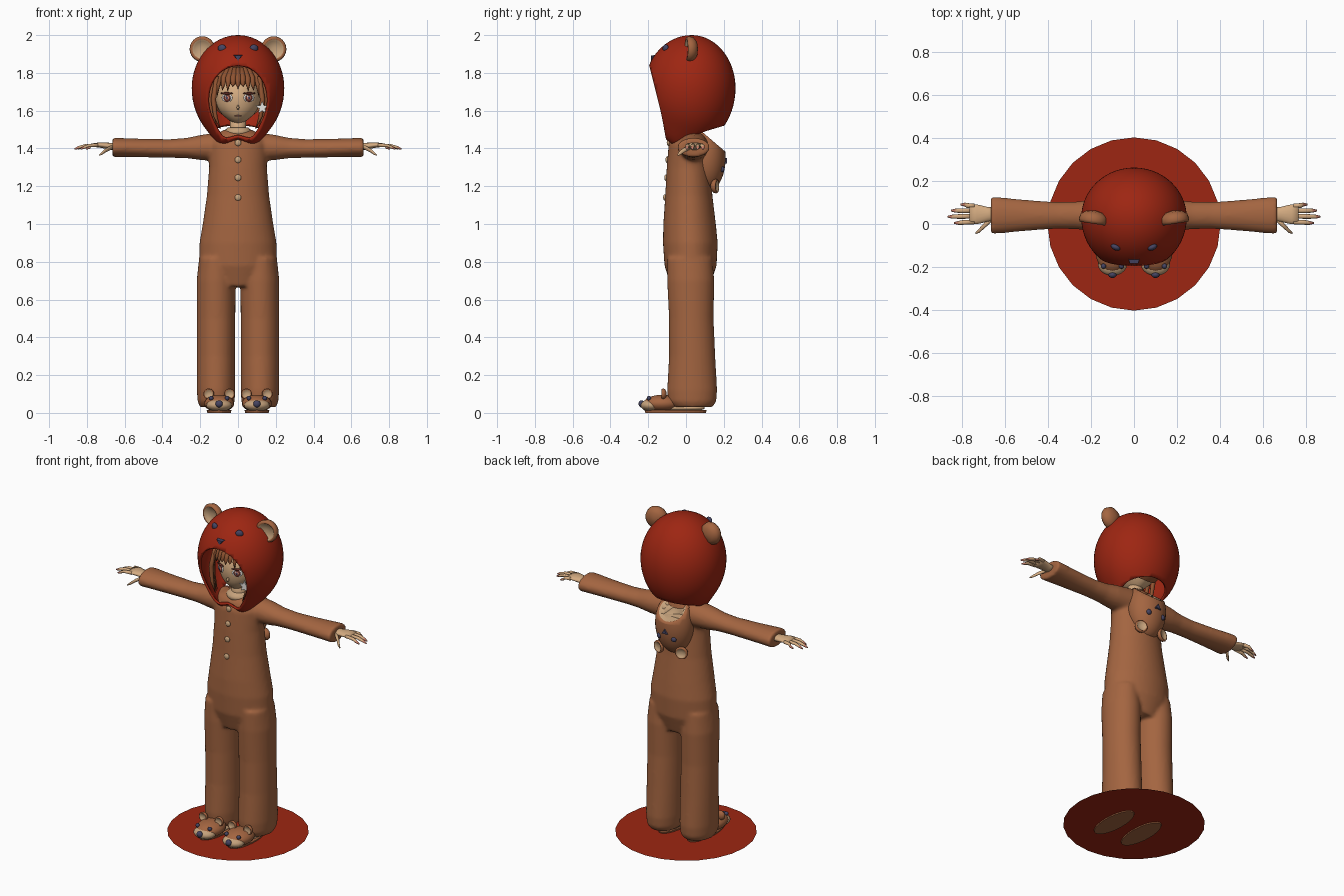
import bpy, bmesh
from math import sin, cos, pi, exp
from mathutils import Matrix, Vector

if "Cube" in bpy.data.objects:
    bpy.data.objects.remove(bpy.data.objects["Cube"])


def material(name, r, g, b):
    m = bpy.data.materials.new(name)
    m.use_nodes = True
    m.diffuse_color = (r, g, b, 1)
    m.node_tree.nodes["Principled BSDF"].inputs["Base Color"].default_value = (r, g, b, 1)
    return m


RED = material("hood red", .34, .019, .006)
BROWN = material("plush brown", .37, .13, .052)
SKIN = material("skin", .66, .41, .22)
TAN = material("cream tan", .56, .36, .2)
NAVY = material("dark slate", .06, .058, .12)
HAIR = material("hair brown", .27, .085, .03)
WHITE = material("white", .85, .83, .8)
PINK = material("nail pink", .6, .22, .15)
IRIS = material("iris red brown", .14, .03, .02)


def finish(bm, name, *mats, smooth=True):
    me = bpy.data.meshes.new(name)
    for f in bm.faces:
        f.smooth = smooth
    bm.to_mesh(me)
    bm.free()
    for m in mats:
        me.materials.append(m)
    ob = bpy.data.objects.new(name, me)
    bpy.context.scene.collection.objects.link(ob)
    return ob


def add_loft(bm, rings, axis="z", n=20, start=0.0):
    """Elliptical rings (x, y, z, a, b) across an axis, bridged and capped."""
    u, v = {"x": ((0, 1, 0), (0, 0, 1)), "y": ((1, 0, 0), (0, 0, 1)),
            "z": ((1, 0, 0), (0, 1, 0))}[axis]
    u, v = Vector(u), Vector(v)
    loops = []
    for x, y, z, a, b in rings:
        ts = [start + 2 * pi * i / n for i in range(n)]
        loops.append([bm.verts.new(Vector((x, y, z)) + u * a * cos(t) + v * b * sin(t)) for t in ts])
    faces = []
    for p, q in zip(loops, loops[1:]):
        faces.append([bm.faces.new((p[i], p[(i + 1) % n], q[(i + 1) % n], q[i])) for i in range(n)])
    faces.append([bm.faces.new(loops[0])])
    faces.append([bm.faces.new(loops[-1])])
    bmesh.ops.recalc_face_normals(bm, faces=sum(faces, []))
    return faces


def loft(name, rings, mat, axis="z", n=20, start=0.0, smooth=True):
    bm = bmesh.new()
    add_loft(bm, rings, axis, n, start)
    return finish(bm, name, mat, smooth=smooth)


def sphere(loc, scale, rot=0.0, seg=20):
    bm = bmesh.new()
    mat = Matrix.Translation(loc) @ Matrix.Rotation(rot, 4, "Z") @ Matrix.Diagonal((*scale, 1))
    bmesh.ops.create_uvsphere(bm, u_segments=seg, v_segments=seg // 2 + 2, radius=1, matrix=mat)
    return bm


def ball(name, loc, scale, mat, rot=0.0, seg=20):
    return finish(sphere(loc, scale, rot, seg), name, mat)


def bear_ear(name, loc, r, rot=0.0):
    # Round cup with a raised rim and a tan inside
    profile = [(.6, .1), (.5, .6), (.25, .92), (-.1, 1), (-.3, .9), (-.3, .75), (-.12, .62), (-.08, .1)]
    bm = bmesh.new()
    faces = add_loft(bm, [(0, y * r, 0, a * r, a * r) for y, a in profile], "y", 24)
    for f in faces[5] + faces[6] + faces[-1]:
        f.material_index = 1
    bm.transform(Matrix.Translation(loc) @ Matrix.Rotation(rot, 4, "Z"))
    finish(bm, name, BROWN, TAN)


def side(s):
    return "left" if s > 0 else "right"


# Jumpsuit: torso, legs and sleeves blended into one skin
bm = bmesh.new()
torso = [(.67, .15, -.08, .125), (.78, .207, -.114, .162), (.9, .204, -.122, .168),
         (1.0, .187, -.12, .158), (1.15, .165, -.11, .14), (1.3, .153, -.102, .128),
         (1.42, .155, -.092, .115), (1.47, .13, -.072, .1), (1.5, .07, -.04, .08)]
add_loft(bm, [(0, (f + b) / 2, z, w, (b - f) / 2) for z, w, f, b in torso], n=40)
leg = [(.03, .085, -.07, .14), (.06, .098, -.095, .16), (.12, .102, -.1, .165), (.3, .102, -.09, .155),
       (.5, .102, -.09, .146), (.7, .103, -.1, .15), (.82, .09, -.1, .14)]
sleeve = [(.08, 1.41, .08, .08), (.2, 1.405, .066, .072), (.27, 1.402, .054, .064),
          (.36, 1.4, .049, .062), (.5, 1.402, .049, .072), (.62, 1.405, .05, .084), (.665, 1.405, .051, .086)]
for s in (-1, 1):
    add_loft(bm, [(s * .116, (f + b) / 2, z, w, (b - f) / 2) for z, w, f, b in leg], n=32)
    add_loft(bm, [(s * x, .04, z, ry, rz) for x, z, rz, ry in sleeve], "x", 32)
suit = finish(bm, "jumpsuit", BROWN)
remesh = suit.modifiers.new("blend", "REMESH")
remesh.mode = "VOXEL"
remesh.voxel_size = .01
remesh.use_smooth_shade = True
relax = suit.modifiers.new("relax", "SMOOTH")
relax.factor, relax.iterations = .5, 6

# Buttons down the chest
for i, (y, z) in enumerate([(-.093, 1.43), (-.1, 1.34), (-.106, 1.245), (-.112, 1.14)]):
    ball(f"button_{i + 1}", (0, y, z), (.017, .009, .017), TAN)

# Hands
fingers = [(.083, .805, .09), (.062, .85, .062), (.036, .865, .034), (.01, .835, .005)]
for s in (-1, 1):
    bm = bmesh.new()
    palm = [(.63, 1.408, .03, .022), (.68, 1.412, .034, .018), (.73, 1.418, .046, .014), (.765, 1.418, .044, .01)]
    add_loft(bm, [(s * x, .045, z, ry, rz) for x, z, ry, rz in palm], "x", 16)
    for y0, tip, y1 in fingers:
        add_loft(bm, [(s * .74, y0, 1.417, .011, .01), (s * (tip + .75) / 2, (y0 + y1) / 2, 1.415, .011, .009),
                      (s * (tip - .02), y1, 1.405, .009, .008), (s * tip, y1, 1.397, .004, .004)], "x", 10)
    add_loft(bm, [(s * .665, .02, 1.408, .014, .012), (s * .7, -.012, 1.39, .013, .011),
                  (s * .72, -.032, 1.375, .01, .009), (s * .735, -.042, 1.365, .004, .004)], "x", 10)
    # Fingertips carry the nail colour
    for f in bm.faces:
        c = f.calc_center_median()
        if any(abs(c.x) > tip - .021 and abs(c.y - y1) < .012 for _, tip, y1 in fingers):
            f.material_index = 1
    finish(bm, f"{side(s)}_hand", SKIN, PINK)

# Hood: egg shell cut open at the face and the neck
bm = sphere((0, 0, 0), (1, 1, 1), 0, 56)
for v in bm.verts:
    x, y, z = v.co
    v.co = (.245 * x, .03 + (.25 if y < 0 else .232) * y, 1.72 + (.28 if z > 0 else .3) * z)
for co, no in [((0, -.19, 1.82), (0, -1, -.25)), ((0, 0, 1.46), (0, .3, -1))]:
    bmesh.ops.bisect_plane(bm, geom=bm.verts[:] + bm.edges[:] + bm.faces[:],
                           plane_co=co, plane_no=no, clear_outer=True)
for v in bm.verts:
    low = min(max((1.6 - v.co.z) / .13, 0), 1) * min(max((.1 - v.co.y) / .15, 0), 1)
    v.co.z -= .042 * low * exp(-((abs(v.co.x) - .09) / .06) ** 2)
hood = finish(bm, "hood", RED)
shell = hood.modifiers.new("thickness", "SOLIDIFY")
shell.thickness, shell.offset = .014, -1

# Bear features on the hood
for s in (-1, 1):
    bear_ear(f"{side(s)}_hood_ear", (s * .188, .022, 1.926), .068, s * .15)
    ball(f"{side(s)}_hood_eye", (s * .085, -.108, 1.93), (.023, .014, .021), NAVY, s * .4)
loft("hood_nose", [(0, -.16, 1.883, .03, .024), (0, -.184, 1.883, .022, .018)], NAVY, "y", 3, -pi / 2, False)

# Head with a tapered chin, and the neck
bm = sphere((0, .02, 1.665), (.117, .122, .138), 0, 36)
for v in bm.verts:
    t = max(0, 1.63 - v.co.z) / .1
    v.co.x *= 1 - .38 * t * t
    v.co.y -= .012 * t
finish(bm, "head", SKIN)
loft("neck", [(0, .02, 1.44, .05, .05), (0, .01, 1.5, .043, .043), (0, .01, 1.58, .043, .043)], SKIN)
loft("neck_collar", [(0, .01, 1.475, .075, .075), (0, .01, 1.495, .07, .07), (0, .01, 1.51, .055, .055)], TAN)
ball("nose", (0, -.102, 1.617), (.007, .012, .012), SKIN)
ball("mouth", (0, -.098, 1.572), (.02, .004, .004), PINK)

# Eyes as thin stacked plates
for s in (-1, 1):
    layers = [("eye_white", .031, .023, 0, WHITE), ("iris", .02, .022, .003, IRIS),
              ("iris_glow", .013, .012, .005, PINK), ("pupil", .007, .009, .0065, NAVY)]
    for part, w, h, out, mat in layers:
        ball(f"{side(s)}_{part}", (s * .058, -.089 - out, 1.668), (w, .004, h), mat, s * .42)
    ball(f"{side(s)}_lash", (s * .06, -.09, 1.692), (.036, .006, .006), IRIS, s * .42)
    ball(f"{side(s)}_eye_glint", (s * .058 - .008, -.0985, 1.677), (.005, .002, .005), WHITE)

# Hair: cap, fringe and side locks
bm = sphere((0, .035, 1.69), (.14, .14, .15), 0, 32)
bmesh.ops.bisect_plane(bm, geom=bm.verts[:] + bm.edges[:] + bm.faces[:], plane_co=(0, -.05, 1.72),
                       plane_no=(0, -1, -.9), clear_outer=True)
finish(bm, "hair_cap", HAIR)
for i in range(-4, 5):
    x, back = i * .025, .003 * i * i
    drop = 1.715 + .014 * (i % 2) - .0025 * i * i
    loft(f"fringe_{i + 5}", [(x * .7, -.03, 1.83, .014, .02), (x, -.105 + back, 1.775, .016, .012),
                             (x * 1.05, -.122 + back, 1.74, .012, .008), (x * 1.1, -.122 + back, drop, .001, .001)], HAIR, n=8)
for s in (-1, 1):
    for i in range(3):
        x, y = .112 + .015 * i, -.08 + .03 * i
        loft(f"{side(s)}_lock_{i + 1}", [(s * x, y + .02, 1.78, .012, .016), (s * (x + .018), y, 1.66, .014, .014),
                                         (s * (x + .008), y - .005, 1.57, .011, .011),
                                         (s * (x - .02), y - .01, 1.5, .001, .001)], HAIR, n=8)

# Star hair clip
bm = bmesh.new()
rim = [(.037 if k % 2 == 0 else .016, pi / 2 + k * pi / 5) for k in range(10)]
star = bm.faces.new([bm.verts.new((.128 + r * cos(a), -.122, 1.615 + r * sin(a))) for r, a in rim])
ext = bmesh.ops.extrude_face_region(bm, geom=[star])
bmesh.ops.translate(bm, verts=[g for g in ext["geom"] if isinstance(g, bmesh.types.BMVert)], vec=(0, .008, 0))
bmesh.ops.recalc_face_normals(bm, faces=bm.faces)
finish(bm, "star_clip", WHITE, smooth=False)

# Folded bear pouch hanging on the back, with a hollow tan top
bm = sphere((0, .11, 1.35), (.118, .1, .18), 0, 32)
cut = bmesh.ops.bisect_plane(bm, geom=bm.verts[:] + bm.edges[:] + bm.faces[:], plane_co=(0, .2, 1.39),
                             plane_no=(0, .65, .76), clear_outer=True)["geom_cut"]
lid = bmesh.ops.holes_fill(bm, edges=[e for e in cut if isinstance(e, bmesh.types.BMEdge)], sides=0)["faces"]
bmesh.ops.inset_region(bm, faces=lid, thickness=.014)
for f in lid:
    f.material_index = 1
bmesh.ops.inset_region(bm, faces=lid, thickness=.02, depth=-.02)
for f in bm.faces:
    if f not in lid and any(g in lid for e in f.edges for g in e.link_faces):
        f.material_index = 1
pouch = finish(bm, "back_pouch", BROWN, TAN)
for s in (-1, 1):
    bear_ear(f"{side(s)}_pouch_ear", (s * .078, .155, 1.2), .038, pi - s * .3)
    ball(f"{side(s)}_pouch_eye", (s * .05, .192, 1.29), (.016, .012, .016), NAVY)
loft("pouch_nose", [(0, .195, 1.33, .03, .026), (0, .217, 1.33, .02, .018)], NAVY, "y", 3, pi / 2, False)

# Bear slippers
for s in (-1, 1):
    n, x = side(s), s * .1
    loft(f"{n}_sole", [(x, -.055, 0, .062, .16), (x, -.055, .016, .066, .165)], BROWN, n=28, smooth=False)
    ball(f"{n}_foot", (x, -.02, .026), (.06, .12, .02), SKIN)
    ball(f"{n}_slipper", (x, -.125, .05), (.08, .1, .046), BROWN)
    ball(f"{n}_snout", (x, -.185, .04), (.068, .056, .033), TAN)
    ball(f"{n}_slipper_nose", (x, -.236, .048), (.019, .015, .019), NAVY)
    for e in (-1, 1):
        ball(f"{n}_slipper_eye_{side(e)}", (x + e * .042, -.196, .078), (.012, .012, .012), NAVY)
        bear_ear(f"{n}_slipper_ear_{side(e)}", (x + e * .055, -.12, .1), .029)

# Round base sheet
bm = bmesh.new()
bmesh.ops.create_circle(bm, cap_ends=True, segments=24, radius=.402, matrix=Matrix.Translation((0, 0, .006)))
finish(bm, "base_disc", RED, smooth=False)
